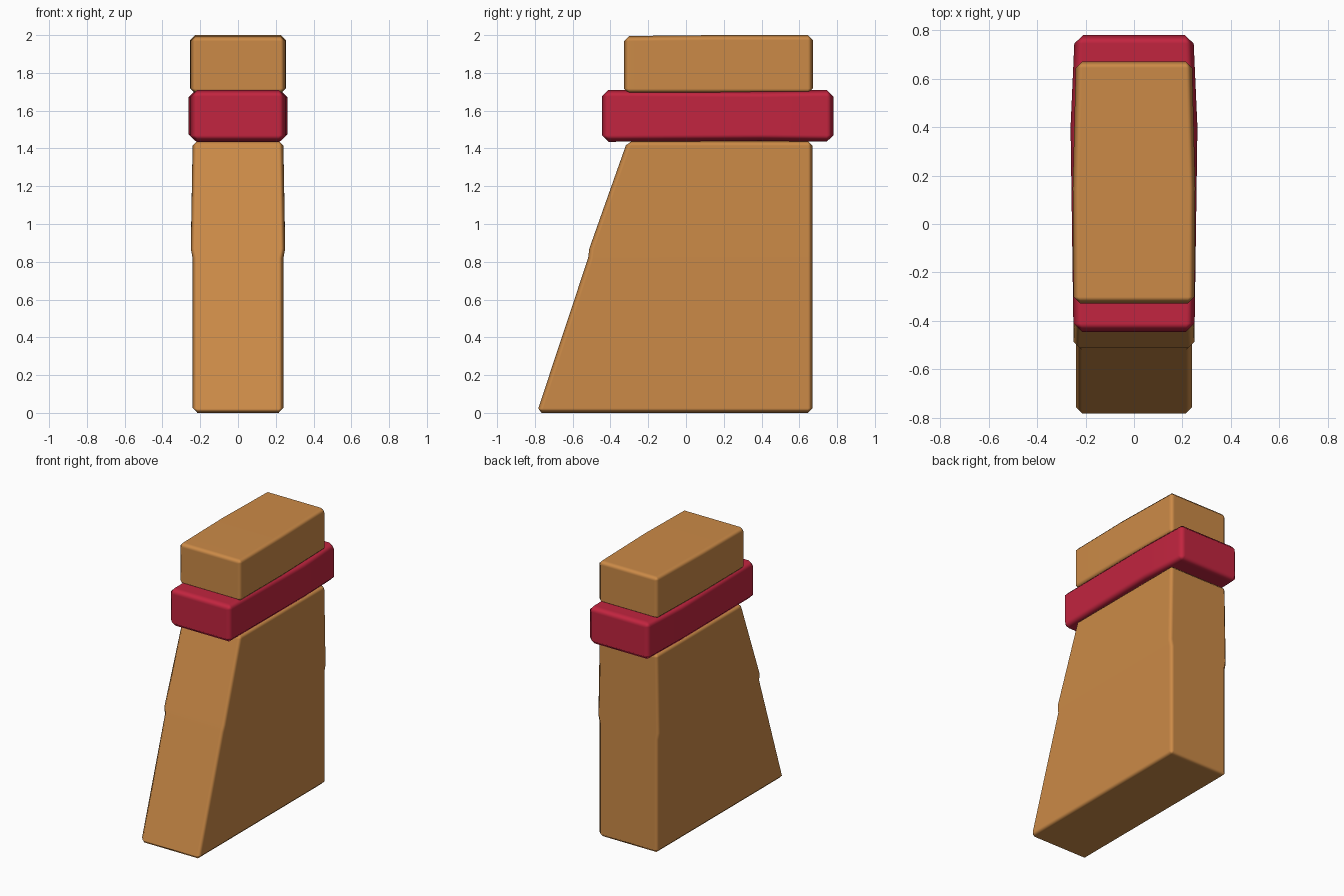
import bpy, bmesh, math

if "Cube" in bpy.data.objects:
    bpy.data.objects.remove(bpy.data.objects["Cube"])


def material(name, rgb):
    m = bpy.data.materials.new(name)
    m.diffuse_color = (*rgb, 1)
    m.use_nodes = True
    m.node_tree.nodes["Principled BSDF"].inputs["Base Color"].default_value = m.diffuse_color
    return m


def block(name, axis, sections, bevel, mat):
    """Loft rectangular sections (position, half width, low, high) along y or z, then chamfer."""
    bm = bmesh.new()
    rings = []
    for p, hx, lo, hi in sections:
        ring = []
        for x, o in ((-hx, lo), (hx, lo), (hx, hi), (-hx, hi)):
            ring.append(bm.verts.new((x, o, p) if axis == "z" else (x, p, o)))
        rings.append(ring)
    for a, b in zip(rings, rings[1:]):
        for i in range(4):
            j = (i + 1) % 4
            bm.faces.new((a[i], a[j], b[j], b[i]))
    bm.faces.new(rings[0])
    bm.faces.new(rings[-1])
    bmesh.ops.recalc_face_normals(bm, faces=bm.faces)
    # chamfer only the true corners, not the shallow kinks
    sharp = [e for e in bm.edges if e.calc_face_angle() > math.radians(50)]
    bmesh.ops.bevel(bm, geom=sharp, offset=bevel, segments=1, affect="EDGES",
                    profile=0.5, clamp_overlap=True)
    bmesh.ops.recalc_face_normals(bm, faces=bm.faces)
    for f in bm.faces:
        f.smooth = True
    me = bpy.data.meshes.new(name)
    bm.to_mesh(me)
    bm.free()
    me.materials.append(mat)
    ob = bpy.data.objects.new(name, me)
    bpy.context.collection.objects.link(ob)
    wn = ob.modifiers.new("even shading", "WEIGHTED_NORMAL")
    wn.weight = 100
    return ob


wood = material("warm tan", (0.60, 0.255, 0.063))
red = material("crimson", (0.54, 0.018, 0.050))

# tapered body with a slight step halfway up the sloping front
block("tapered_body", "z", [
    (0.00, 0.24, -0.79, 0.67),
    (0.82, 0.24, -0.518, 0.67),
    (0.87, 0.25, -0.512, 0.67),
    (1.44, 0.24, -0.31, 0.67)], 0.025, wood)

# overhanging red collar, widest behind the middle
block("collar", "y", [
    (-0.445, 0.25, 1.435, 1.71),
    (0.40, 0.262, 1.44, 1.705),
    (0.78, 0.245, 1.435, 1.71)], 0.035, red)

# top cap
block("cap", "y", [
    (-0.328, 0.25, 1.69, 1.995),
    (0.15, 0.253, 1.69, 2.00),
    (0.672, 0.24, 1.69, 2.00)], 0.027, wood)
